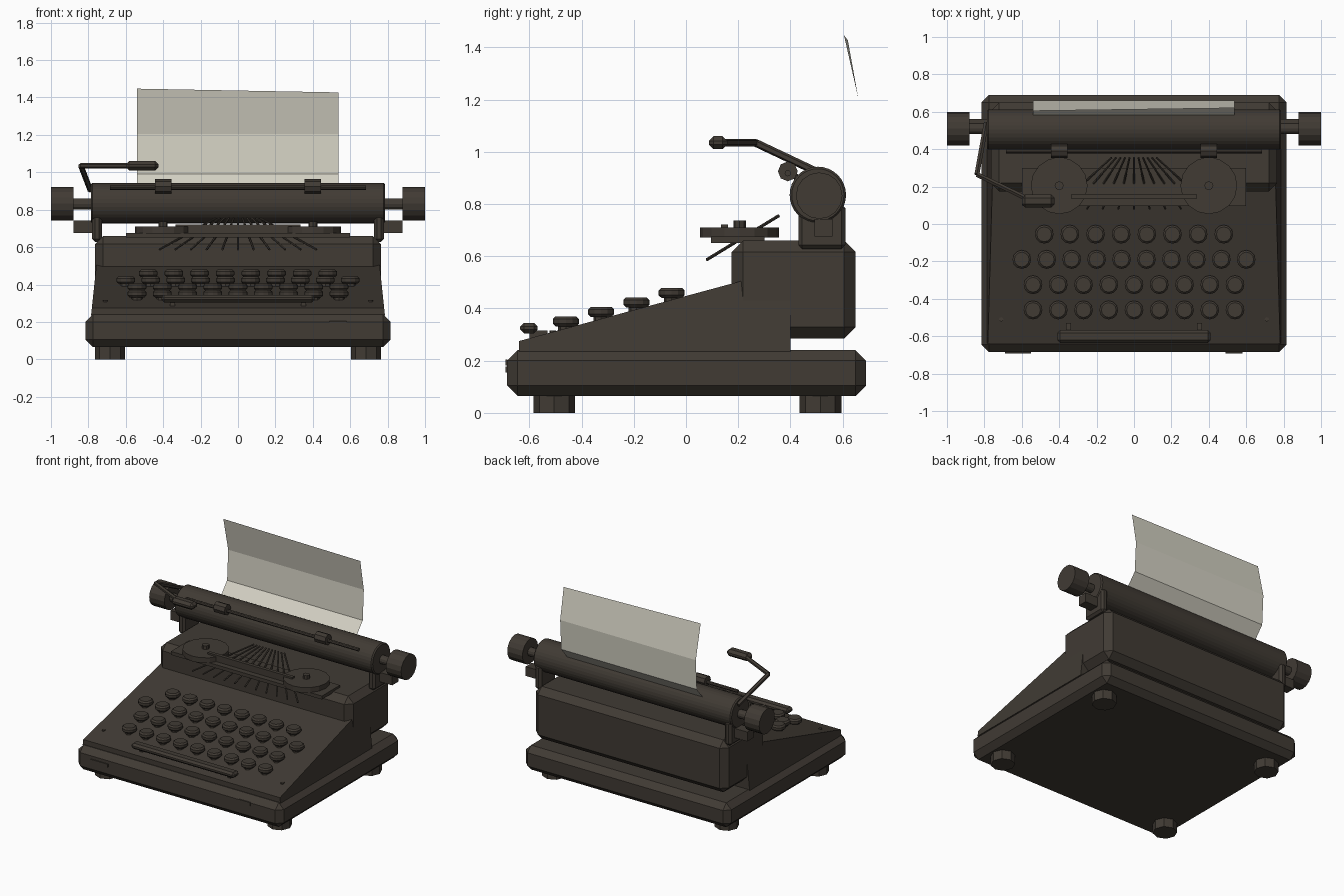
import bpy, bmesh, math
from mathutils import Vector

cube = bpy.data.objects.get("Cube")
if cube:
    bpy.data.objects.remove(cube)


def material(name, rgb):
    m = bpy.data.materials.new(name)
    m.use_nodes = True
    m.diffuse_color = (*rgb, 1)
    node = next(n for n in m.node_tree.nodes if n.type == 'BSDF_PRINCIPLED')
    node.inputs["Base Color"].default_value = (*rgb, 1)
    node.inputs["Roughness"].default_value = 0.7
    return m


BROWN = material("dark brown enamel", (0.052, 0.043, 0.034))
PAPER = material("cream paper", (0.66, 0.64, 0.55))


def finish(name, bm, mat=BROWN, bevel=0):
    bmesh.ops.recalc_face_normals(bm, faces=bm.faces)
    mesh = bpy.data.meshes.new(name)
    bm.to_mesh(mesh)
    bm.free()
    mesh.materials.append(mat)
    obj = bpy.data.objects.new(name, mesh)
    bpy.context.collection.objects.link(obj)
    if bevel:
        mod = obj.modifiers.new("chamfer", 'BEVEL')
        mod.width, mod.segments = bevel, 1
        mod.limit_method, mod.angle_limit = 'ANGLE', math.radians(50)
    return obj


def box(name, x, y, z, bevel=0):
    """Box given by its (min, max) range on each axis."""
    bm = bmesh.new()
    bmesh.ops.create_cube(bm, size=1)
    for v in bm.verts:
        v.co = [sum(r) / 2 + c * (r[1] - r[0]) for c, r in zip(v.co, (x, y, z))]
    return finish(name, bm, bevel=bevel)


def rod(name, a, b, radius, sides=8, bevel=0):
    """Cylinder from point a to point b."""
    a, b = Vector(a), Vector(b)
    bm = bmesh.new()
    bmesh.ops.create_cone(bm, cap_ends=True, segments=sides, radius1=radius,
                          radius2=radius, depth=(b - a).length)
    turn = (b - a).to_track_quat('Z', 'Y')
    for v in bm.verts:
        v.co = turn @ v.co + (a + b) / 2
    return finish(name, bm, bevel=bevel)


def prism(name, profile, half_width):
    """Side profile in (y, z), spanned across x; half_width depends on z."""
    bm = bmesh.new()
    rings = [[bm.verts.new((s * half_width(z), y, z)) for y, z in profile] for s in (-1, 1)]
    for ring in rings:
        bm.faces.new(ring)
    for i in range(len(profile)):
        j = (i + 1) % len(profile)
        bm.faces.new((rings[0][i], rings[0][j], rings[1][j], rings[1][i]))
    return finish(name, bm)


def slope(y):
    """Height of the sloping keyboard deck."""
    return 0.275 + (y + 0.64) * 0.27


# Base and feet
box("base", (-0.815, 0.815), (-0.685, 0.69), (0.065, 0.24), 0.04)
for x in (-0.685, 0.685):
    for y in (-0.505, 0.515):
        rod("foot", (x, y, 0), (x, y, 0.09), 0.08, 8)
box("front_plate_right", (-0.69, -0.55), (-0.692, -0.684), (0.155, 0.178))
box("front_plate_left", (0.49, 0.58), (-0.692, -0.684), (0.182, 0.205))

# Sloping keyboard housing and rear housing
prism("keyboard_housing",
      [(-0.64, 0.235), (-0.64, 0.275), (0.21, slope(0.21)), (0.40, slope(0.21)), (0.40, 0.235)],
      lambda z: 0.785 - (z - 0.24) * 0.105)
box("rear_housing", (-0.765, 0.765), (0.175, 0.65), (0.285, 0.66), 0.044)

# Keys in staggered rows
for y, count, reach in ((-0.46, 9, 0.54), (-0.325, 9, 0.54), (-0.19, 10, 0.6), (-0.055, 8, 0.48)):
    for i in range(count):
        x = -reach + 2 * reach * i / (count - 1)
        z = slope(y)
        rod("key_stem", (x, y, z - 0.02), (x, y, z + 0.015), 0.03, 8)
        rod("key_cap", (x, y, z + 0.008), (x, y, z + 0.046), 0.05, 12, 0.01)

# Space bar with its arms, and deck screws
box("space_bar", (-0.41, 0.41), (-0.635, -0.568), (0.305, 0.345), 0.014)
for s in (-1, 1):
    box("space_bar_arm", (s * 0.35 - 0.014, s * 0.35 + 0.014), (-0.6, -0.53), (0.285, 0.315))
    rod("deck_screw", (s * 0.71, -0.51, 0.30), (s * 0.71, -0.51, slope(-0.51) + 0.006), 0.012, 8)

# Ribbon deck, spools and guide strip
box("ribbon_deck", (-0.6, 0.6), (0.095, 0.30), (0.65, 0.675))
box("ribbon_guide", (-0.335, 0.335), (0.135, 0.16), (0.67, 0.722))
for s in (-1, 1):
    rod("ribbon_spool", (s * 0.4, 0.205, 0.672), (s * 0.4, 0.205, 0.71), 0.152, 16)
    rod("spool_hub", (s * 0.4, 0.205, 0.70), (s * 0.4, 0.205, 0.736), 0.024, 8)

# Fan of type bars
BARS = 11
for i in range(BARS):
    t = 2 * i / (BARS - 1) - 1
    rod("type_bar", (t * 0.42, 0.08, 0.587), (t * 0.12, 0.355, 0.755), 0.006, 6)

# Carriage: platen, knobs and end brackets
rod("platen", (-0.786, 0.505, 0.835), (0.786, 0.505, 0.835), 0.108, 32, 0.008)
for s in (-1, 1):
    rod("platen_shaft", (s * 0.77, 0.51, 0.83), (s * 0.9, 0.51, 0.83), 0.03, 12)
    rod("platen_knob", (s * 0.88, 0.51, 0.832), (s, 0.51, 0.832), 0.089, 16)
    box("end_bracket", sorted((s * 0.728, s * 0.78)), (0.43, 0.61), (0.628, 0.80), 0.015)
    box("release_block", sorted((s * 0.77, s * 0.88)), (0.492, 0.562), (0.675, 0.742))

# Paper bail and its rollers
rod("bail_rod", (-0.685, 0.39, 0.918), (0.685, 0.39, 0.918), 0.012, 8)
for s in (-1, 1):
    rod("bail_roller", (s * 0.4 - 0.044, 0.39, 0.925), (s * 0.4 + 0.044, 0.39, 0.925), 0.038, 8)
    rod("bail_arm", (s * 0.4, 0.39, 0.92), (s * 0.4, 0.45, 0.89), 0.012, 6)

# Carriage return lever
path = [(-0.79, 0.54, 0.905), (-0.84, 0.265, 1.035), (-0.57, 0.135, 1.035)]
for a, b in zip(path, path[1:]):
    rod("return_lever", a, b, 0.015, 6)
box("lever_handle", (-0.60, -0.425), (0.088, 0.158), (1.01, 1.06), 0.018)

# Sheet of paper, slightly askew at its top edge
left_right = [((0.56, 0.885),) * 2, ((0.648, 0.99),) * 2, ((0.66, 1.205),) * 2,
              ((0.605, 1.447), (0.62, 1.427))]
bm = bmesh.new()
rows = [[bm.verts.new((x, *p)) for x, p in zip((-0.54, 0.537), pair)] for pair in left_right]
for low, high in zip(rows, rows[1:]):
    bm.faces.new((low[0], low[1], high[1], high[0]))
finish("paper_sheet", bm, PAPER)
